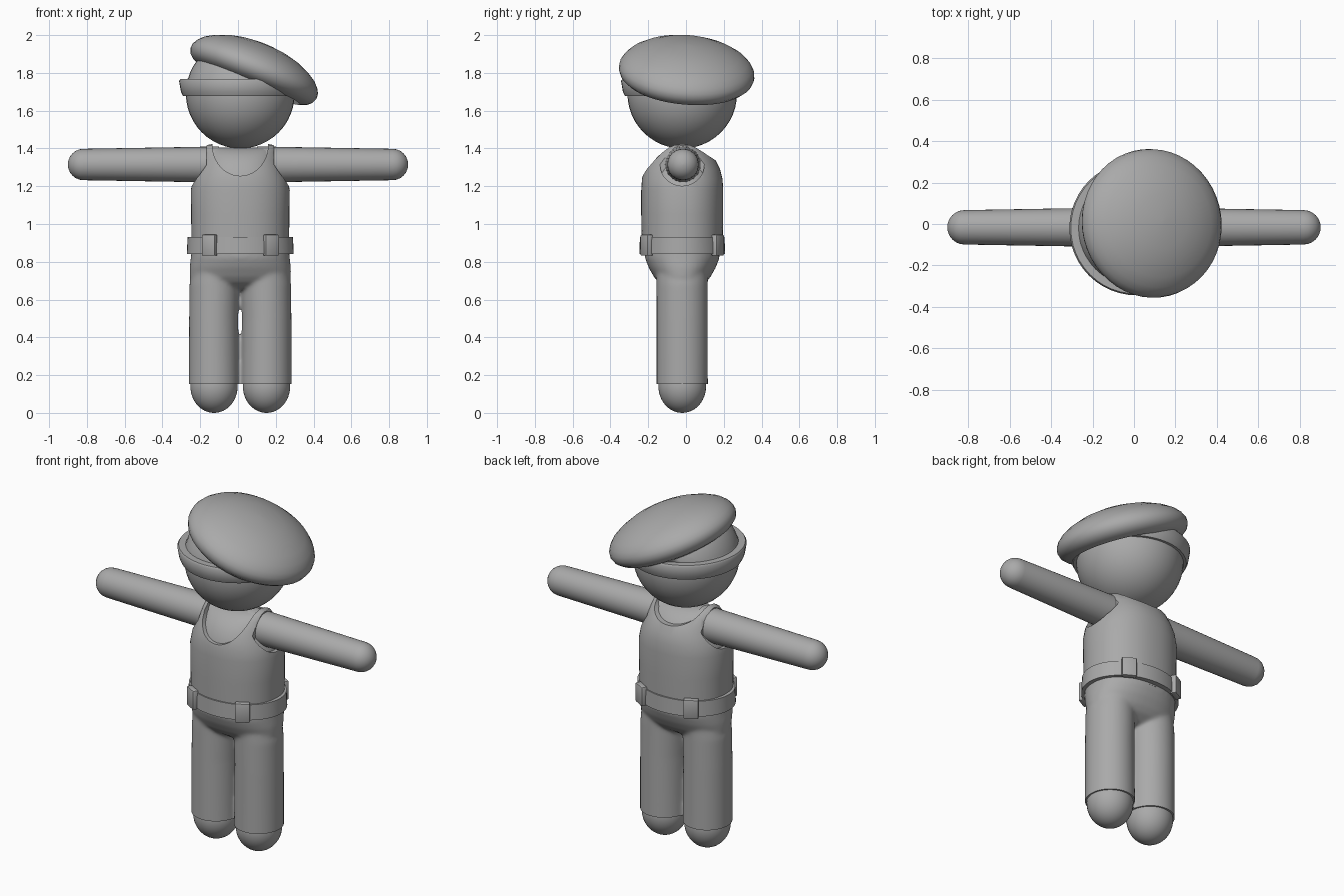
import bpy, bmesh, math
from mathutils import Vector, Matrix

if "Cube" in bpy.data.objects:
    bpy.data.objects.remove(bpy.data.objects["Cube"])

CX, CY = 0.012, -0.02          # body axis
grey = bpy.data.materials.new("plain_grey")
grey.diffuse_color = (0.4, 0.4, 0.4, 1)
grey.use_nodes = True
grey.node_tree.nodes["Principled BSDF"].inputs["Base Color"].default_value = grey.diffuse_color


def ring(z, rx, ry=None, cx=CX, cy=CY, seg=48, n=2.0):
    """Horizontal (super)ellipse of points."""
    ry = rx if ry is None else ry
    pts = []
    for i in range(seg):
        a = 2 * math.pi * i / seg
        c, s = math.cos(a), math.sin(a)
        pts.append(Vector((cx + rx * math.copysign(abs(c) ** (2 / n), c),
                           cy + ry * math.copysign(abs(s) ** (2 / n), s), z)))
    return pts


def loft(name, rings):
    """Closed skin through a stack of rings."""
    bm = bmesh.new()
    vs = [[bm.verts.new(p) for p in r] for r in rings]
    for a, b in zip(vs, vs[1:]):
        for i in range(len(a)):
            j = (i + 1) % len(a)
            bm.faces.new((a[i], a[j], b[j], b[i]))
    bm.faces.new(vs[0][::-1])
    bm.faces.new(vs[-1])
    bmesh.ops.recalc_face_normals(bm, faces=bm.faces)
    return finish(name, bm)


def finish(name, bm):
    me = bpy.data.meshes.new(name)
    bm.to_mesh(me)
    bm.free()
    ob = bpy.data.objects.new(name, me)
    bpy.context.collection.objects.link(ob)
    me.materials.append(grey)
    return ob


def select(ob):
    bpy.ops.object.select_all(action='DESELECT')
    ob.select_set(True)
    bpy.context.view_layer.objects.active = ob


def smooth(ob, angle=40):
    select(ob)
    bpy.ops.object.shade_smooth_by_angle(angle=math.radians(angle))


def apply(ob, kind, **props):
    select(ob)
    m = ob.modifiers.new(kind, kind)
    for k, v in props.items():
        setattr(m, k, v)
    bpy.ops.object.modifier_apply(modifier=m.name)


def cut(ob, cutter):
    apply(ob, 'BOOLEAN', operation='DIFFERENCE', solver='EXACT', object=cutter)
    bpy.data.objects.remove(cutter)


def ball(name, centre, scale):
    bm = bmesh.new()
    bmesh.ops.create_uvsphere(bm, u_segments=40, v_segments=24, radius=1)
    bm.transform(Matrix.Translation(centre) @ Matrix.Diagonal((*scale, 1)))
    ob = finish(name, bm)
    smooth(ob)
    return ob


# Head
ball("head", (CX, CY, 1.69), (0.288, 0.29, 0.29))

# Hat band
smooth(loft("hat_band", [ring(z, r) for z, r in
       [(1.677, 0.285), (1.677, 0.303), (1.70, 0.314), (1.757, 0.324), (1.767, 0.317), (1.767, 0.285)]]), 50)

# Beret: tilted puffy disc that joins the band
tilt = (Matrix.Translation((0.083, 0.003, 1.80)) @ Matrix.Rotation(math.radians(-5), 4, 'X')
        @ Matrix.Rotation(math.radians(22), 4, 'Y'))
disc = [(0.29, -0.063), (0.325, -0.05), (0.35, -0.028), (0.36, 0), (0.357, 0.025), (0.343, 0.05),
        (0.316, 0.078), (0.27, 0.106), (0.2, 0.135), (0.13, 0.152), (0.06, 0.161), (0.01, 0.164)]
crown = [ring(1.72, 0.283), ring(1.765, 0.281)]
crown += [[tilt @ p for p in ring(z, r, cx=0, cy=0)] for r, z in disc]
smooth(loft("beret", crown), 60)

# Torso, and the vest as a slightly larger copy of it
levels = [(0.85, 0.258, 0.214), (1.05, 0.26, 0.217), (1.18, 0.262, 0.217), (1.24, 0.249, 0.213),
          (1.29, 0.228, 0.200), (1.34, 0.208, 0.176), (1.38, 0.197, 0.142), (1.405, 0.188, 0.105),
          (1.418, 0.176, 0.07), (1.423, 0.15, 0.03)]


def trunk(name, inset):
    return loft(name, [ring(z - inset, rx - inset, ry - inset * 0.9, n=2.2) for z, rx, ry in levels])


smooth(trunk("torso", 0.018))
vest = trunk("vest", 0)


def neck_cutter(y0, y1, depth):
    """Half scoop running along y."""
    prof = ring(0, 0.148, depth, cx=CX, cy=1.42)
    return loft("neck_cutter", [[Vector((p.x, y, p.y)) for p in prof] for y in (y0, y1)])


cut(vest, neck_cutter(-0.5, -0.021, 0.165))
cut(vest, neck_cutter(-0.022, 0.5, 0.085))
for side in (-1, 1):
    hole = ring(0, 0.117, 0.113, cx=CY, cy=1.315)
    cut(vest, loft("arm_cutter", [[Vector((CX + side * x, p.x, p.y)) for p in hole]
                                  for x in (0.178, 0.5)]))
smooth(vest)

# Arms with round ends
for side, label in ((-1, "left"), (1, "right")):
    prof = [(0.1, 0.096), (0.3, 0.092), (0.818, 0.083)]
    prof += [(0.818 + 0.083 * math.sin(a), 0.083 * math.cos(a))
             for a in [math.radians(d) for d in (15, 30, 45, 60, 75, 88)]]
    rings = [[Vector((side * x, p.x, p.y)) for p in ring(0, r, cx=-0.016, cy=1.315, seg=32)]
             for x, r in prof]
    smooth(loft(label + "_arm", rings), 60)

# Trousers: hips and legs fused, then cut flat at the cuffs
trousers = loft("trousers", [ring(z, rx, ry, n=2.2) for z, rx, ry in
                [(0.89, 0.255, 0.20), (0.82, 0.262, 0.197), (0.77, 0.268, 0.178), (0.72, 0.268, 0.15),
                 (0.69, 0.25, 0.125), (0.66, 0.18, 0.08), (0.645, 0.08, 0.03)]])
legs = [loft("leg", [ring(z, rx, 0.136, cx=CX + s * off) for z, rx, off in
        [(0.09, 0.133, 0.139), (0.5, 0.130, 0.141), (0.68, 0.131, 0.138), (0.78, 0.125, 0.13)]])
        for s in (-1, 1)]
select(trousers)
for leg in legs:
    leg.select_set(True)
bpy.ops.object.join()
apply(trousers, 'REMESH', mode='VOXEL', voxel_size=0.009)
apply(trousers, 'SMOOTH', factor=0.5, iterations=14)
bm = bmesh.new()
bm.from_mesh(trousers.data)
res = bmesh.ops.bisect_plane(bm, geom=bm.verts[:] + bm.edges[:] + bm.faces[:],
                             plane_co=(0, 0, 0.152), plane_no=(0, 0, -1), clear_outer=True)
bmesh.ops.holes_fill(bm, edges=[e for e in bm.edges if e.is_boundary], sides=0)
bmesh.ops.recalc_face_normals(bm, faces=bm.faces)
bm.to_mesh(trousers.data)
bm.free()
if not trousers.data.materials:
    trousers.data.materials.append(grey)
smooth(trousers, 50)

# Feet
for s, label in ((-1, "left"), (1, "right")):
    ball(label + "_foot", (CX + s * 0.139, CY, 0.14), (0.125, 0.126, 0.14))

# Belt
smooth(loft("belt", [ring(z, rx, ry) for z, rx, ry in
       [(0.84, 0.25, 0.20), (0.84, 0.283, 0.227), (0.93, 0.279, 0.224), (0.93, 0.25, 0.20)]]), 40)

# Belt loops on the four diagonals
for k, (sx, sy) in enumerate([(-1, -1), (1, -1), (1, 1), (-1, 1)]):
    x, y = sx * 0.163, sy * 0.188
    facing = math.atan2(y / 0.227 ** 2, x / 0.283 ** 2)
    bm = bmesh.new()
    bmesh.ops.create_cube(bm, size=1)
    bm.transform(Matrix.Translation((CX + x, CY + y, 0.888)) @ Matrix.Rotation(facing, 4, 'Z')
                 @ Matrix.Diagonal((0.034, 0.08, 0.112, 1)))
    loop = finish("belt_loop_%d" % (k + 1), bm)
    apply(loop, 'BEVEL', width=0.006, segments=2)
    smooth(loop)
